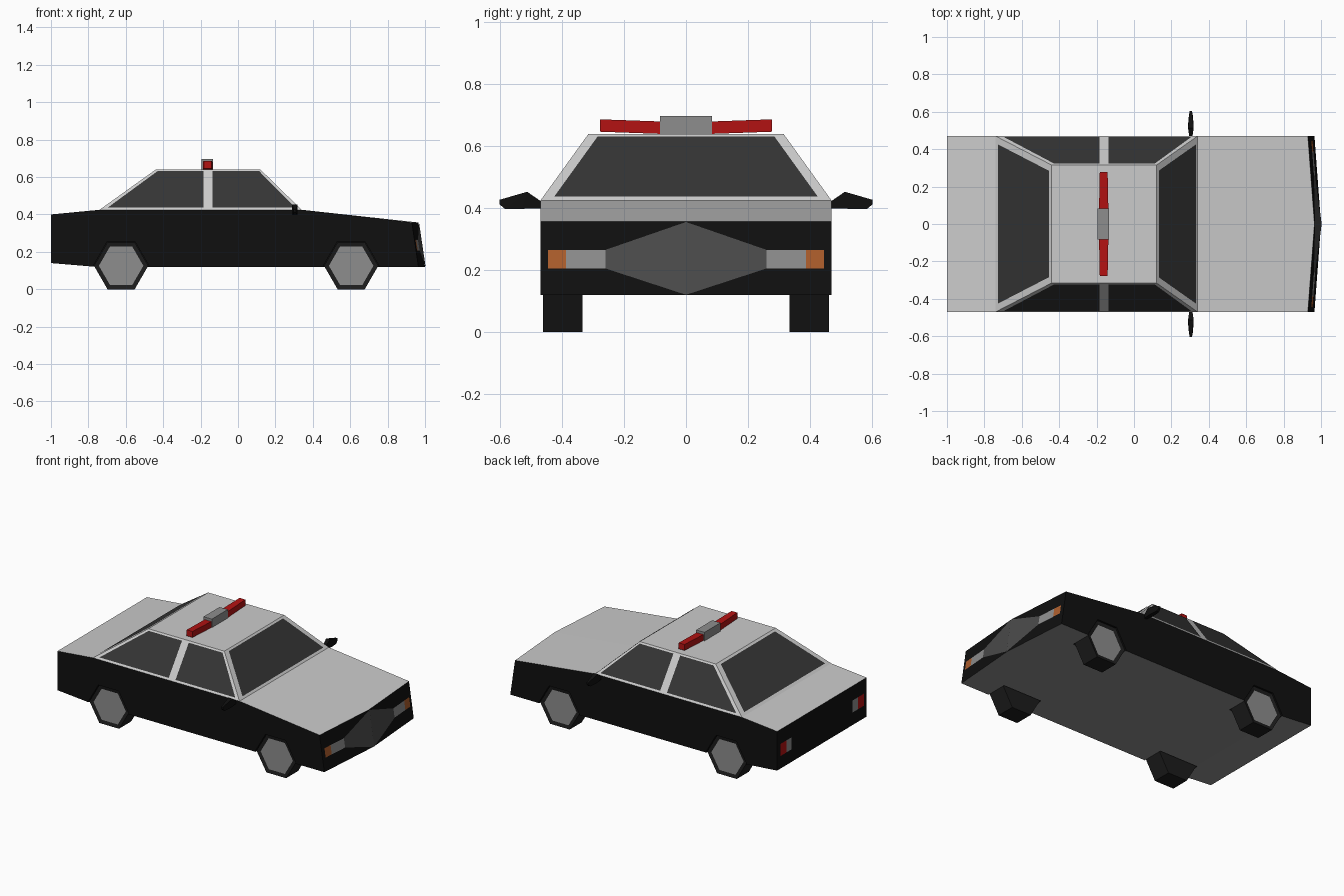
import bpy, bmesh, math
from mathutils import Vector

if "Cube" in bpy.data.objects:
    bpy.data.objects.remove(bpy.data.objects["Cube"])


def mat(name, *rgb):
    m = bpy.data.materials.new(name)
    m.diffuse_color = (*rgb, 1)
    m.use_nodes = True
    m.node_tree.nodes["Principled BSDF"].inputs["Base Color"].default_value = m.diffuse_color
    return m


BLACK = mat("black_paint", .005, .005, .005)
LIGHT = mat("light_paint", .55, .55, .55)
GLASS = mat("dark_glass", .035, .035, .035)
RUBBER = mat("rubber", .012, .012, .012)
GREY = mat("mid_grey", .27, .27, .27)
GRILLE = mat("grille_grey", .07, .07, .07)
RED = mat("red", .45, .006, .006)
ORANGE = mat("orange", .42, .11, .025)


def finish(name, bm, *mats):
    me = bpy.data.meshes.new(name)
    bm.to_mesh(me)
    bm.free()
    for m in mats:
        me.materials.append(m)
    ob = bpy.data.objects.new(name, me)
    bpy.context.collection.objects.link(ob)
    return ob


def hull(name, pts, m):
    """Convex solid around a few points, with flat faces merged."""
    bm = bmesh.new()
    for p in pts:
        bm.verts.new(p)
    bmesh.ops.convex_hull(bm, input=bm.verts)
    bmesh.ops.dissolve_limit(bm, angle_limit=.01, verts=bm.verts, edges=bm.edges)
    bmesh.ops.recalc_face_normals(bm, faces=bm.faces)
    return finish(name, bm, m)


def panel(name, pts, m, offset=.003):
    """Flat patch lying just proud of a surface, facing away from the car."""
    bm = bmesh.new()
    f = bm.faces.new([bm.verts.new(p) for p in pts])
    f.normal_update()
    if f.normal.dot(f.calc_center_median() - Vector((0, 0, .25))) < 0:
        f.normal_flip()
    bmesh.ops.translate(bm, verts=bm.verts, vec=f.normal * offset)
    return finish(name, bm, m)


def hexagon(cx, cz, r, y0, y1):
    """Six-sided prism along y; returns the bmesh and its end face at y1."""
    bm = bmesh.new()
    ring = [[bm.verts.new((cx + r * math.cos(i * math.pi / 3), y,
                           cz + r * math.sin(i * math.pi / 3)))
             for i in range(6)] for y in (y0, y1)]
    bm.faces.new(ring[0])
    end = bm.faces.new(ring[1])
    for i in range(6):
        j = (i + 1) % 6
        bm.faces.new((ring[0][i], ring[0][j], ring[1][j], ring[1][i]))
    bmesh.ops.recalc_face_normals(bm, faces=bm.faces)
    return bm, end


# Body: side profile swept across three stations, pointed at the nose
profile = [(-1, .14), (-.76, .12), (1, .12), (.965, .357),
           (.34, .425), (-.74, .425), (-1, .40)]
slots = [2, 2, 0, 1, 1, 1, 0]
bm = bmesh.new()
rows = [[bm.verts.new((x - (.075 * abs(y) if x > .9 else 0), y, z))
         for x, z in profile] for y in (-.47, 0, .47)]
for a, b in zip(rows, rows[1:]):
    for i, s in enumerate(slots):
        j = (i + 1) % len(profile)
        bm.faces.new((a[i], a[j], b[j], b[i])).material_index = s
bm.faces.new(rows[0])
bm.faces.new(rows[2])
bmesh.ops.recalc_face_normals(bm, faces=bm.faces)
body = finish("body", bm, BLACK, LIGHT, GREY)

# Wheels and the wheel wells cut for them
for end, cx in (("rear", -.625), ("front", .605)):
    for side, s in (("right", -1), ("left", 1)):
        well = finish("wheel_well_cutter", hexagon(cx, .1256, .149, s * .325, s * .55)[0], BLACK)
        well.hide_render = True
        mod = body.modifiers.new("well", "BOOLEAN")
        mod.operation, mod.solver, mod.object = "DIFFERENCE", "EXACT", well
        bpy.context.view_layer.objects.active = body
        bpy.ops.object.modifier_apply(modifier=mod.name)
        bpy.data.objects.remove(well)

        bm, face = hexagon(cx, .1256, .145, s * .335, s * .462)
        bmesh.ops.inset_region(bm, faces=[face], thickness=.026)
        face.material_index = 1
        bmesh.ops.translate(bm, verts=face.verts, vec=(0, -s * .006, 0))
        finish(f"{end}_{side}_wheel", bm, RUBBER, GREY)

# Cabin
Z0, Z1 = .425, .64
hull("cabin", [(x, s * y, z) for s in (-1, 1) for x, y, z in
               ((-.74, .47, Z0), (.34, .47, Z0), (-.44, .315, Z1), (.12, .315, Z1))], LIGHT)


def blend(a, b, z):
    return a + (b - a) * (z - Z0) / (Z1 - Z0)


# Windscreen and rear window
LO, HI = .436, .63
for name, a, b in (("windscreen", .34, .12), ("rear_window", -.74, -.44)):
    panel(name, [(blend(a, b, z), y, z) for y, z in
                 ((-.425, LO), (.425, LO), (.285, HI), (-.285, HI))], GLASS)

# Side windows, split by the centre pillar
for side, s in (("right", -1), ("left", 1)):
    for end, xs in (("rear", (-.695, -.185, -.185, -.43)), ("front", (-.135, .305, .113, -.135))):
        panel(f"{end}_{side}_window",
              [(x, s * blend(.47, .315, z), z) for x, z in zip(xs, (LO, LO, HI, HI))], GLASS)


# Nose details follow the sloped, pointed front
def nose(y, z):
    return (1 - .075 * abs(y) - .148 * (z - .12), y, z)


def rect(y0, y1, z0, z1):
    return ((y0, z0), (y1, z0), (y1, z1), (y0, z1))


for side, s in (("right", -1), ("left", 1)):
    for name, outline, m in (
            ("grille", ((0, .12), (.26, .205), (.26, .265), (0, .355)), GRILLE),
            ("headlight", rect(.26, .387, .205, .265), GREY),
            ("turn_signal", rect(.387, .445, .205, .265), ORANGE)):
        panel(f"{side}_{name}", [nose(s * y, z) for y, z in outline], m)
    # Tail lights
    for name, y0, y1, m in (("tail_light", .375, .44, RED), ("reverse_light", .32, .375, GREY)):
        panel(f"{side}_{name}", [(-1, s * y, z) for y, z in rect(y0, y1, .225, .305)], m, .002)
    # Door mirrors
    hull(f"{side}_mirror", [(.304 + d * h, s * y, z) for d in (-1, 1) for y, z, h in (
        (.465, .42, .008), (.465, .40, .008), (.513, .453, .015), (.53, .398, .015),
        (.585, .398, .01), (.603, .427, .006), (.603, .413, .006))], BLACK)
    # Light bar arms
    hull(f"{side}_beacon", [(-.162 + d * h, s * y, z) for d in (-1, 1) for y, z, h in (
        (.08, .64, .025), (.08, .68, .025), (.278, .647, .021), (.278, .687, .021))], RED)

# Light bar centre
hull("beacon_centre", [(x, y, z) for x in (-.195, -.134) for y in (-.084, .084)
                       for z in (.635, .697)], GREY)
